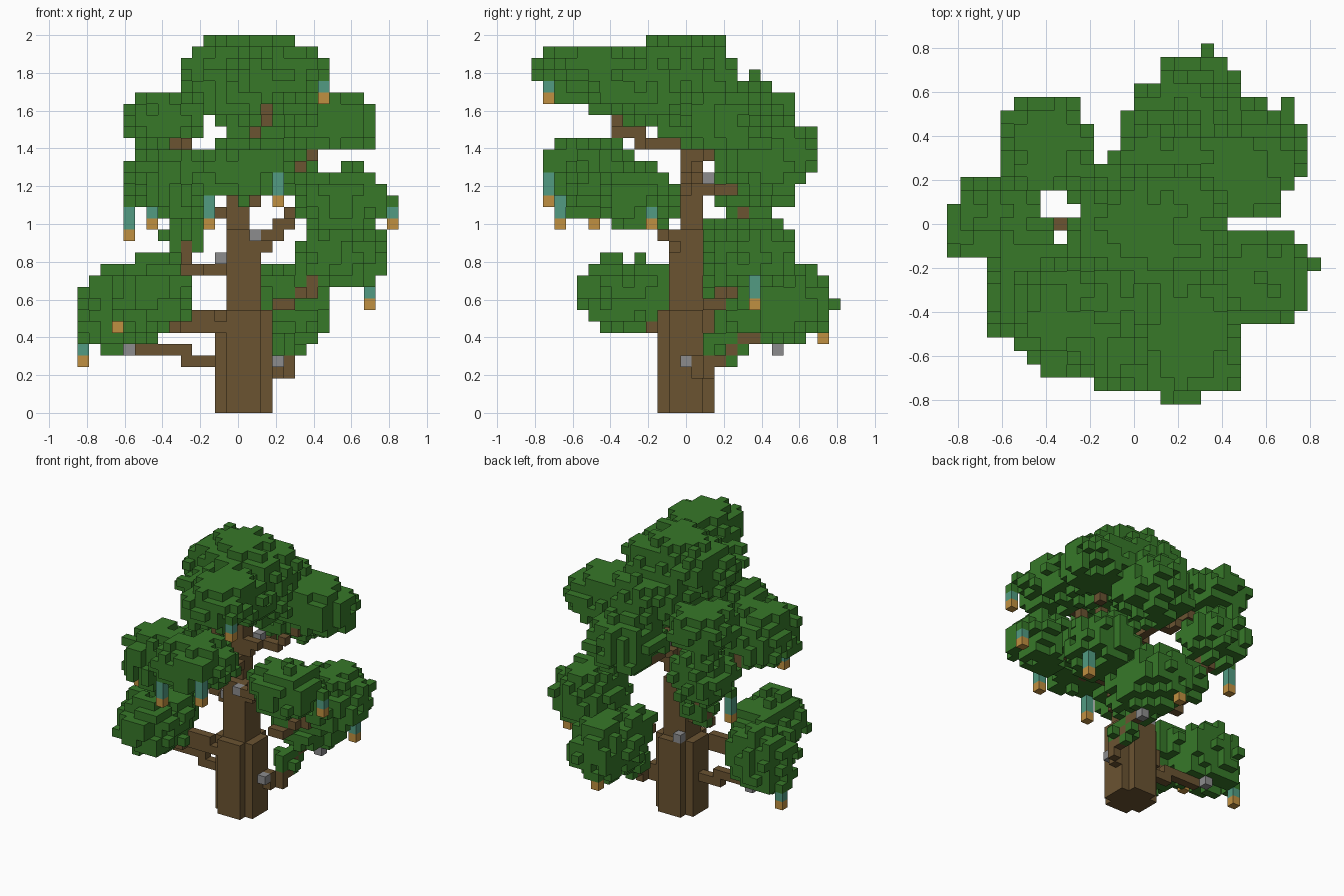
import bpy
import bmesh
import math
import random
from mathutils import Vector

if "Cube" in bpy.data.objects:
    bpy.data.objects.remove(bpy.data.objects["Cube"], do_unlink=True)

random.seed(4)
UNIT = 2 / 33  # edge of one block


def make_material(name, color):
    mat = bpy.data.materials.new(name)
    mat.use_nodes = True
    mat.diffuse_color = (*color, 1)
    bsdf = mat.node_tree.nodes["Principled BSDF"]
    bsdf.inputs["Base Color"].default_value = (*color, 1)
    bsdf.inputs["Roughness"].default_value = 0.9
    return mat


leaf = make_material("leaf green", (0.038, 0.188, 0.022))
bark = make_material("bark brown", (0.145, 0.087, 0.031))
amber = make_material("pod amber", (0.53, 0.28, 0.052))
teal = make_material("pod teal", (0.084, 0.33, 0.225))
grey = make_material("stone grey", (0.265, 0.265, 0.268))

owner = {}  # block cell -> (part name, material)
clear = set()  # cells kept open around the hanging pods


def cell_at(x, y, z):
    return (math.floor(x / UNIT), math.floor(y / UNIT + 0.5), math.floor(z / UNIT))


def center_of(cell):
    i, j, k = cell
    return Vector((i + 0.5, j, k + 0.5)) * UNIT


def place(cell, part, mat):
    owner.setdefault(cell, (part, mat))


def fill_column(part, xs, ys, zs, cut_corners=False):
    for i in xs:
        for j in ys:
            if cut_corners and i in (xs[0], xs[-1]) and j in (ys[0], ys[-1]):
                continue
            for k in zs:
                place((i, j, k), part, bark)


def branch(part, *points):
    for a, b in zip(points, points[1:]):
        a, b = Vector(a), Vector(b)
        steps = int((b - a).length / UNIT * 2) + 1
        for s in range(steps + 1):
            place(cell_at(*a.lerp(b, s / steps)), part, bark)


def leaf_clump(part, center, radius):
    """Rounded, slightly boxy clump with a ragged block surface."""
    low = cell_at(*(c - r * 1.2 for c, r in zip(center, radius)))
    high = cell_at(*(c + r * 1.2 for c, r in zip(center, radius)))
    for i in range(low[0], high[0] + 1):
        for j in range(low[1], high[1] + 1):
            for k in range(low[2], high[2] + 1):
                p = center_of((i, j, k))
                f = sum(abs((p[n] - center[n]) / radius[n]) ** 2.4 for n in range(3))
                if f < random.uniform(0.6, 1.2) and (i, j, k) not in clear:
                    place((i, j, k), part, leaf)


# Stones
for spot in [(.21, 0, .27), (.33, .48, .33), (.09, -.12, .94), (-.03, .12, .57),
             (.09, .12, 1.24), (-.09, 0, .82), (-.58, .09, .36)]:
    place(cell_at(*spot), "stones", grey)

# Hanging pods: amber tip, teal blocks above, and the leaf block they hang from
for x, y, z, caps in [(.45, -.73, 1.67, 1), (.21, -.73, 1.12, 2), (-.58, .32, .94, 2),
                      (-.16, -.67, 1, 2), (-.45, -.48, 1, 1), (.82, -.18, 1, 1),
                      (.7, .36, .57, 2), (-.64, -.25, .45, 0), (-.82, .04, .27, 1),
                      (.24, .72, .4, 0)]:
    i, j, k = cell_at(x, y, z)
    for n in range(caps + 1):
        place((i, j, k + n), "hanging_pods", teal if n else amber)
        clear.update((i + a, j + b, k + n) for a in (-1, 0, 1) for b in (-1, 0, 1))
    place((i, j, k + caps + 1), "pod_leaves", leaf)

# Trunk in three narrowing stages
fill_column("trunk_base", range(-2, 3), range(-2, 3), range(0, 9), True)
fill_column("trunk_middle", range(-1, 2), range(-1, 2), range(9, 16))
fill_column("trunk_top", range(-1, 1), range(0, 2), range(16, 24))

# Branches
branch("branch_left_low", (-.1, 0, .27), (-.28, 0, .28), (-.28, -.02, .34), (-.54, -.03, .34))
branch("branch_left_mid", (-.1, -.1, .45), (-.25, -.12, .45), (-.42, -.2, .45))
branch("branch_left_fork", (-.15, -.1, .51), (-.27, -.15, .51))
branch("branch_back_left", (-.05, .06, .76), (-.24, .12, .76), (-.33, .25, .94), (-.38, .33, 1.1))
branch("branch_back_low", (.21, .06, .27), (.21, .06, .22), (.27, .12, .22), (.27, .2, .34),
       (.3, .36, .4))
branch("branch_right_low", (.1, .05, .52), (.28, .15, .58), (.4, .25, .7), (.5, .3, .78))
branch("branch_right", (.1, -.06, .88), (.21, -.12, .94), (.27, -.15, 1.03), (.5, -.2, 1.1))
branch("branch_front_left", (-.03, 0, 1.06), (-.2, -.15, 1.06), (-.33, -.35, 1.15))
branch("branch_front", (0, 0, 1.12), (.1, -.2, 1.12), (.05, -.5, 1.2))
branch("branch_back", (0, 0, 1.2), (.12, .3, 1.2), (.2, .4, 1.3))
branch("branch_back_right", (0, 0, 1.2), (.27, .05, 1.24), (.4, .1, 1.37))
branch("branch_top_left", (-.03, .06, 1.36), (-.2, .15, 1.36), (-.34, .25, 1.44))
branch("branch_top_front", (0, 0, 1.42), (.05, -.2, 1.43), (.12, -.36, 1.51), (.15, -.45, 1.66))
branch("branch_top", (0, 0, 1.42), (.05, .06, 1.6))

# Foliage clumps
for part, center, radius in [
    ("foliage_crown", (.06, -.02, 1.79), (.36, .28, .22)),
    ("foliage_crown_front", (.24, -.52, 1.8), (.24, .29, .16)),
    ("foliage_crown_link", (.1, -.25, 1.7), (.32, .28, .16)),
    ("foliage_crown_back", (.14, .12, 1.62), (.29, .33, .2)),
    ("foliage_upper_back_left", (-.4, .36, 1.56), (.21, .22, .16)),
    ("foliage_upper_right", (.49, .23, 1.54), (.24, .22, .18)),
    ("foliage_back", (.19, .43, 1.36), (.23, .27, .2)),
    ("foliage_back_left", (-.4, .36, 1.22), (.21, .21, .18)),
    ("foliage_back_left_tuft", (-.27, .24, .93), (.12, .13, .13)),
    ("foliage_front_left", (-.32, -.42, 1.21), (.23, .27, .19)),
    ("foliage_front", (.03, -.54, 1.29), (.26, .26, .16)),
    ("foliage_right", (.57, -.25, 1.13), (.24, .21, .17)),
    ("foliage_right_low", (.54, .34, .84), (.23, .24, .2)),
    ("foliage_back_low", (.29, .5, .58), (.2, .3, .22)),
    ("foliage_back_low_tuft", (.22, .3, .64), (.12, .14, .14)),
    ("foliage_branch_tuft", (.27, .21, .35), (.07, .12, .11)),
    ("foliage_left_low", (-.62, .01, .55), (.23, .19, .23)),
    ("foliage_left_low_front", (-.46, -.3, .63), (.21, .27, .2)),
]:
    leaf_clump(part, center, radius)

# Block faces: four corners around each of the six directions
AXES = [Vector((1, 0, 0)), Vector((0, 1, 0)), Vector((0, 0, 1))]


def build_part(part):
    cells = [(c, mat) for c, (name, mat) in owner.items() if name == part]
    mats = list(dict.fromkeys(mat for _, mat in cells))
    bm = bmesh.new()
    for cell, mat in cells:
        for n in range(3):
            for sign in (-1, 1):
                near = list(cell)
                near[n] += sign
                if tuple(near) in owner:
                    continue
                u, v = AXES[(n + 1) % 3], AXES[(n + 2) % 3] * sign
                mid = center_of(cell) + AXES[n] * sign * UNIT / 2
                corners = [-u - v, u - v, u + v, v - u]
                face = bm.faces.new([bm.verts.new(mid + c * UNIT / 2) for c in corners])
                face.material_index = mats.index(mat)
    bmesh.ops.remove_doubles(bm, verts=bm.verts, dist=UNIT / 100)
    mesh = bpy.data.meshes.new(part)
    bm.to_mesh(mesh)
    bm.free()
    for mat in mats:
        mesh.materials.append(mat)
    bpy.context.collection.objects.link(bpy.data.objects.new(part, mesh))


for part_name in dict.fromkeys(name for name, _ in owner.values()):
    build_part(part_name)
